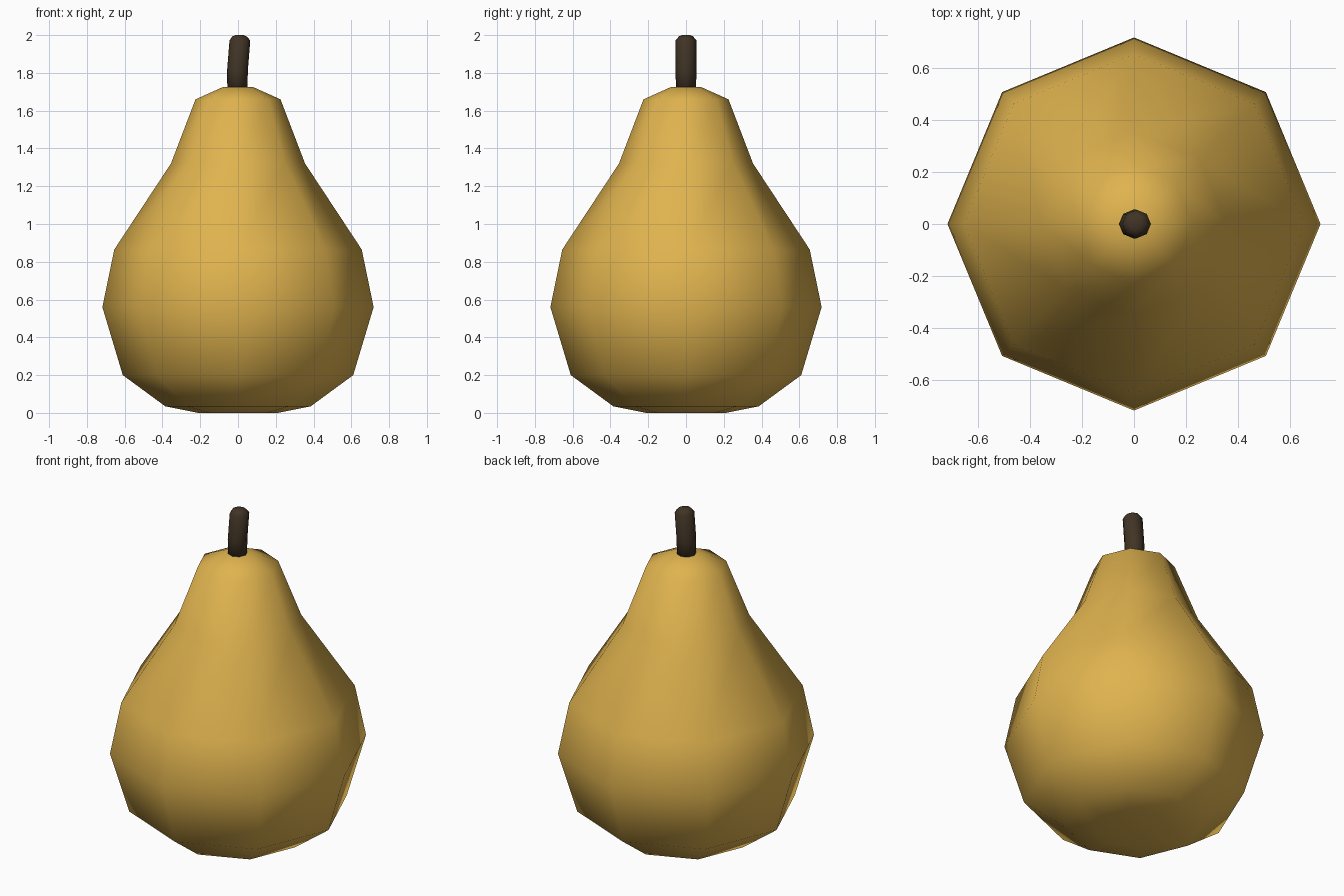
import bpy, bmesh, math

if "Cube" in bpy.data.objects:
    bpy.data.objects.remove(bpy.data.objects["Cube"])

SIDES = 8


def material(name, rgb):
    m = bpy.data.materials.new(name)
    m.diffuse_color = (*rgb, 1)
    m.use_nodes = True
    m.node_tree.nodes["Principled BSDF"].inputs["Base Color"].default_value = m.diffuse_color
    return m


def ring_loft(name, rings, mat):
    """Skin a stack of rings (x offset, z, radius) and cap both ends."""
    bm = bmesh.new()
    loops = []
    for x, z, r in rings:
        loops.append([bm.verts.new((x + r * math.cos(i * math.tau / SIDES),
                                    r * math.sin(i * math.tau / SIDES), z))
                      for i in range(SIDES)])
    for a, b in zip(loops, loops[1:]):
        for i in range(SIDES):
            j = (i + 1) % SIDES
            bm.faces.new((a[i], a[j], b[j], b[i]))
    bm.faces.new(loops[0][::-1])
    bm.faces.new(loops[-1])
    for f in bm.faces:
        f.smooth = True
    mesh = bpy.data.meshes.new(name)
    bm.to_mesh(mesh)
    bm.free()
    mesh.materials.append(mat)
    ob = bpy.data.objects.new(name, mesh)
    bpy.context.collection.objects.link(ob)
    return ob


skin = material("golden skin", (0.74, 0.45, 0.077))
bark = material("dark brown stem", (0.052, 0.034, 0.018))

# Fruit body: wide base narrowing to the neck
profile = [(0.0, 0.21), (0.035, 0.385), (0.2, 0.61), (0.56, 0.718), (0.865, 0.655),
           (1.32, 0.355), (1.66, 0.225), (1.725, 0.08)]
ring_loft("pear_body", [(0, z, r) for z, r in profile], skin)

# Stem: slightly bent, with a rounded tip
ring_loft("stem", [(-0.003, 1.69, 0.053), (-0.003, 1.81, 0.055),
                   (0.01, 1.972, 0.055), (0.008, 1.993, 0.038), (0.007, 2.0, 0.022)], bark)
